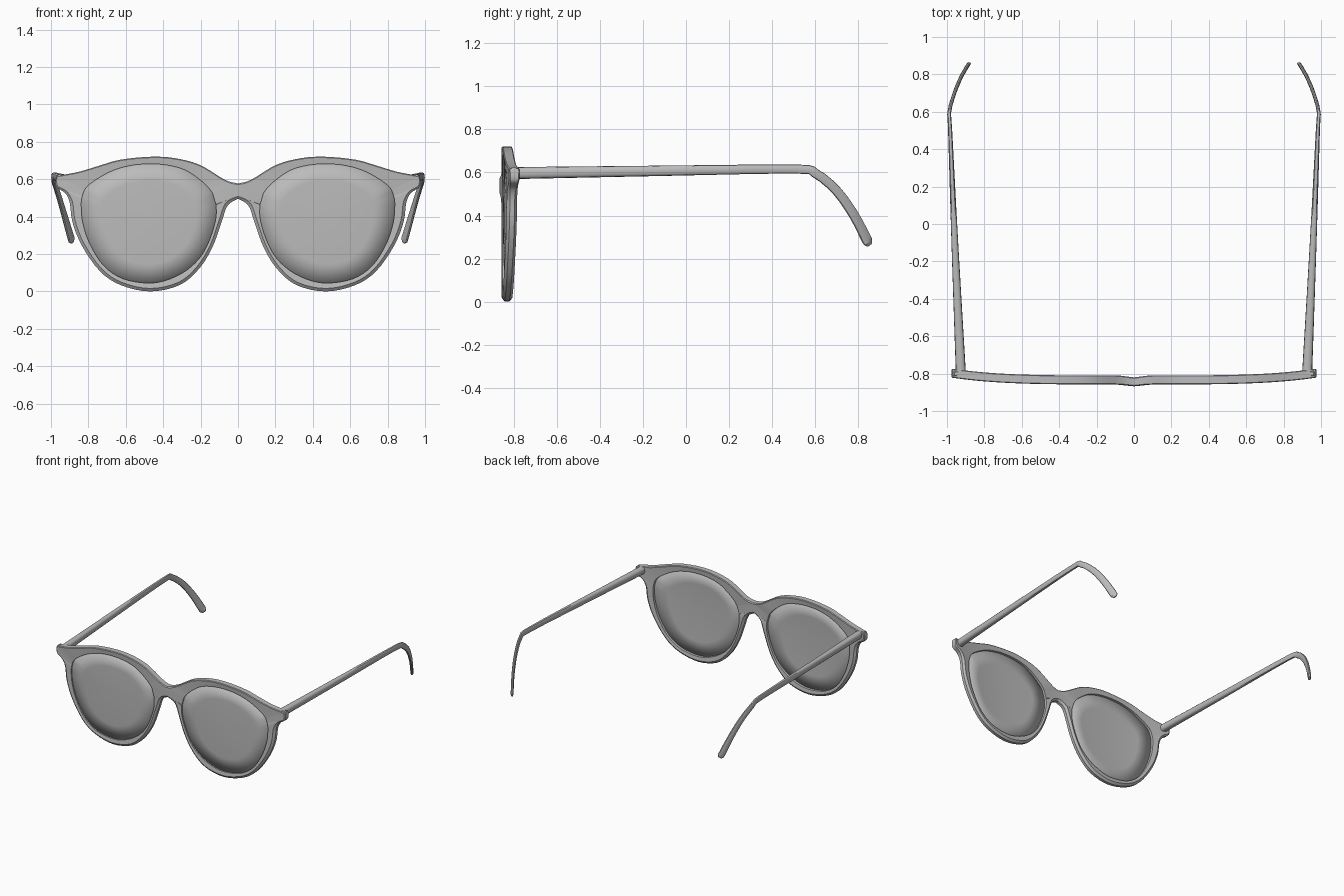
import bpy, bmesh, math
from mathutils import Vector

if "Cube" in bpy.data.objects:
    bpy.data.objects.remove(bpy.data.objects["Cube"])

grey = bpy.data.materials.new("mid grey")
grey.diffuse_color = (0.5, 0.5, 0.5, 1)
grey.use_nodes = True
grey.node_tree.nodes["Principled BSDF"].inputs["Base Color"].default_value = grey.diffuse_color
CENTRE = Vector((0.47, 0.38))

# Half outline of the front (x, z), from top of bridge round to underside of bridge
OUTER = [(0, .578), (.07, .597), (.205, .677), (.34, .713), (.47, .72), (.63, .704),
         (.74, .673), (.85, .64), (.955, .62), (.972, .612), (.972, .56), (.925, .527),
         (.90, .475), (.885, .37), (.835, .245), (.74, .11), (.63, .035), (.47, 0),
         (.31, .035), (.205, .125), (.135, .24), (.088, .37), (.055, .46), (0, .495)]
# Lens outline (x, z)
LENS = [(.838, .45), (.832, .51), (.80, .567), (.69, .637), (.58, .672), (.47, .682),
        (.36, .672), (.26, .637), (.15, .545), (.117, .45), (.13, .34), (.19, .2),
        (.28, .11), (.39, .058), (.49, .045), (.62, .07), (.72, .14), (.79, .25), (.828, .36)]


def smooth(points, steps, closed=False):
    """Catmull-Rom curve through the points."""
    p = [Vector(q) for q in points]
    n = len(p)
    at = (lambda i: p[i % n]) if closed else (lambda i: p[max(0, min(n - 1, i))])
    out = []
    for i in range(n if closed else n - 1):
        a, b, c, d = at(i - 1), at(i), at(i + 1), at(i + 2)
        for k in range(steps):
            t = k / steps
            out.append(0.5 * (2 * b + (c - a) * t + (2 * a - 5 * b + 4 * c - d) * t ** 2
                              + (3 * b - a - 3 * c + d) * t ** 3))
    return out if closed else out + [p[-1]]


def front_y(x):
    """Gently wrapped front surface with a small ridge on the bridge."""
    return -0.858 + 0.036 * (abs(x) / 0.97) ** 4 - 0.01 * max(0, 1 - abs(x) / 0.08)


def make(name, bm, solid=0, angle=35):
    bmesh.ops.recalc_face_normals(bm, faces=bm.faces)
    me = bpy.data.meshes.new(name)
    bm.to_mesh(me)
    bm.free()
    me.materials.append(grey)
    ob = bpy.data.objects.new(name, me)
    bpy.context.collection.objects.link(ob)
    bpy.context.view_layer.objects.active = ob
    ob.select_set(True)
    bpy.ops.object.shade_smooth_by_angle(angle=math.radians(angle))
    ob.select_set(False)
    if solid:
        ob.modifiers.new("thickness", 'SOLIDIFY').thickness = solid
    mirror = ob.modifiers.new("mirror", 'MIRROR')
    mirror.use_clip = True
    return ob


outer = smooth(OUTER, 4)
polar = sorted((math.atan2(*(p - CENTRE).yx), (p - CENTRE).length) for p in smooth(LENS, 8, True))
polar = [(polar[-1][0] - math.tau, polar[-1][1])] + polar + [(polar[0][0] + math.tau, polar[0][1])]


def lens_point(p):
    """Lens edge point in the same direction from the lens centre as p."""
    a = math.atan2(*(p - CENTRE).yx)
    for (a0, r0), (a1, r1) in zip(polar, polar[1:]):
        if a0 <= a <= a1:
            r = r0 + (r1 - r0) * (a - a0) / (a1 - a0)
            return CENTRE + r * Vector((math.cos(a), math.sin(a)))


inner = [lens_point(p) for p in outer]
n = len(outer)

# Front frame: six-point section swept round the lens, sharp on top, rounded below
bm = bmesh.new()
rows = []
for i, (o, q) in enumerate(zip(outer, inner)):
    tan = (outer[min(i + 1, n - 1)] - outer[max(i - 1, 0)]).normalized()
    normal = Vector((tan.y, -tan.x))
    w = 0.005 + 0.011 * min(1, max(0, (0.6 - o.y) / 0.12))
    s = o + normal * w
    if i in (0, n - 1):
        s.x = 0
    th = 0.048
    section = [(q, .004), (s, 0), (o, w * .8), (o, th - w * .8), (s, th), (q, th - .004)]
    rows.append([bm.verts.new((p.x, front_y(p.x) + dy, p.y)) for p, dy in section])
for i in range(n):
    a, b = rows[i], rows[(i + 1) % n]
    for k in range(6):
        if i == n - 1 and k in (1, 2, 3):   # leave the mirror seam open
            continue
        m = (k + 1) % 6
        bm.faces.new((a[k], a[m], b[m], b[k]))
make("front_frame", bm)

# Lenses: gently domed discs
bm = bmesh.new()
mid = bm.verts.new((CENTRE.x, front_y(CENTRE.x) + .006, CENTRE.y))
rings = []
for f in (1, .7, .35):
    pts = [CENTRE + (p - CENTRE) * f for p in inner]
    rings.append([bm.verts.new((p.x, front_y(p.x) + .006 + .008 * f * f, p.y)) for p in pts])
for i in range(n):
    j = (i + 1) % n
    for a, b in zip(rings, rings[1:]):
        bm.faces.new((a[i], a[j], b[j], b[i]))
    bm.faces.new((rings[-1][i], rings[-1][j], mid))
make("lenses", bm, solid=.012)

# Temple arms: tapering oval swept along a bent path (x, y, z, half width, half height)
PATH = [(.925, -.812, .597, .027, .028), (.958, -.1, .608, .018, .024),
        (.983, .5, .616, .011, .021), (.987, .6, .597, .010, .022), (.960, .70, .515, .010, .023),
        (.927, .78, .403, .010, .025), (.895, .838, .292, .010, .027),
        (.889, .847, .274, .009, .024), (.885, .853, .262, .005, .013)]
bm = bmesh.new()
path = smooth(PATH, 3)
rows = []
for i, p in enumerate(path):
    tan = (path[min(i + 1, len(path) - 1)].xyz - path[max(i - 1, 0)].xyz).normalized()
    side = tan.cross(Vector((0, 0, 1))).normalized()
    up = side.cross(tan)
    ring = []
    for k in range(12):
        c, s = math.cos(k * math.tau / 12), math.sin(k * math.tau / 12)
        # squarish oval section
        c, s = (math.copysign(abs(v) ** .75, v) for v in (c, s))
        ring.append(bm.verts.new(p.xyz + side * c * p[3] + up * s * p[4]))
    rows.append(ring)
for a, b in zip(rows, rows[1:]):
    for k in range(12):
        m = (k + 1) % 12
        bm.faces.new((a[k], a[m], b[m], b[k]))
bm.faces.new(rows[0])
bm.faces.new(rows[-1])
make("temple_arms", bm, angle=40)

# Hinge blocks behind the outer corners
bm = bmesh.new()
bmesh.ops.create_cube(bm, size=1)
for v in bm.verts:
    v.co = Vector((.934 + v.co.x * .066, -.8 + v.co.y * .03, .594 + v.co.z * .06))
bmesh.ops.bevel(bm, geom=bm.edges[:], offset=.006, segments=1, affect='EDGES')
make("hinge_blocks", bm)
